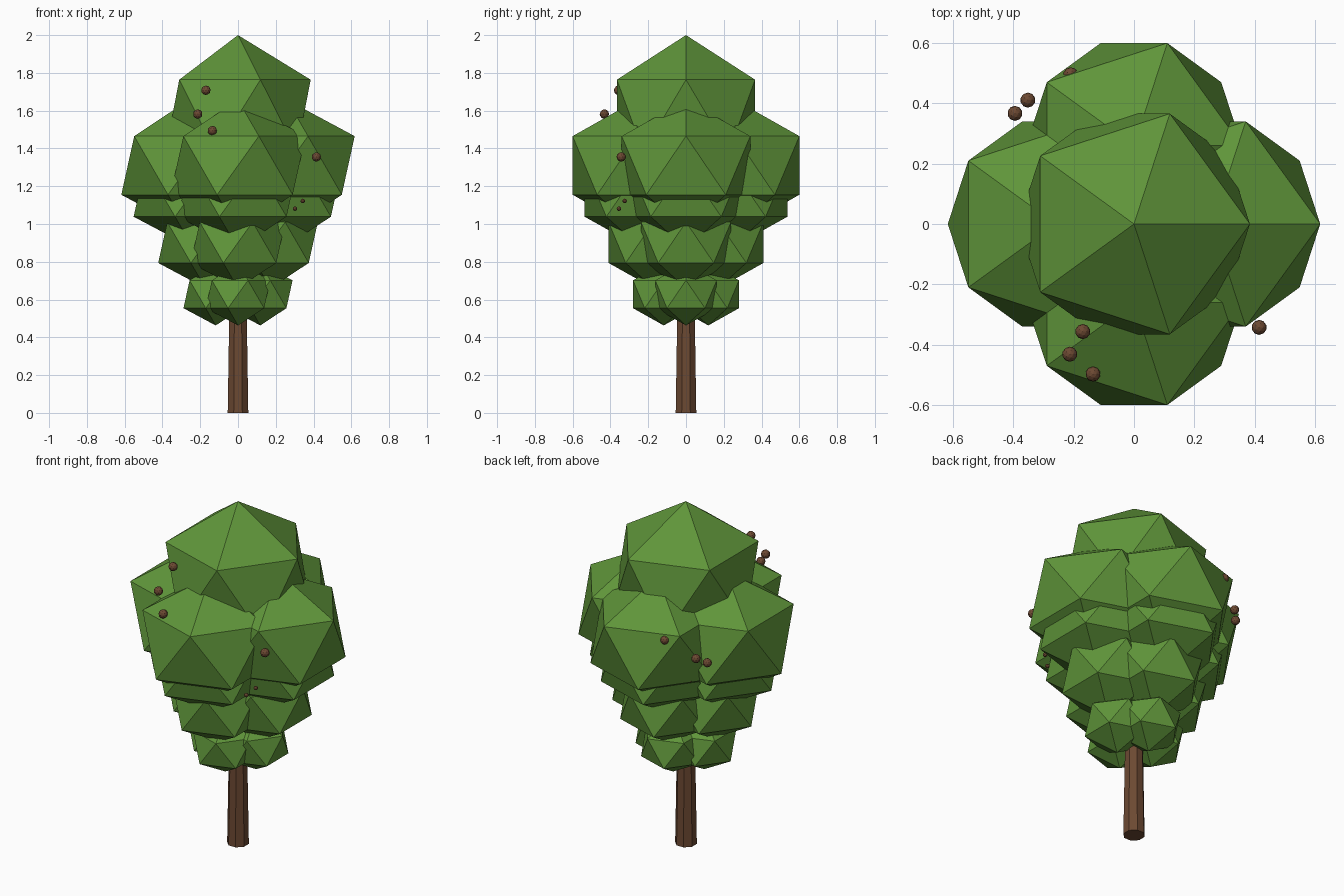
import bpy
import math

if "Cube" in bpy.data.objects:
    bpy.data.objects.remove(bpy.data.objects["Cube"])


def material(name, rgb):
    m = bpy.data.materials.new(name)
    m.diffuse_color = (*rgb, 1.0)
    m.use_nodes = True
    m.node_tree.nodes["Principled BSDF"].inputs["Base Color"].default_value = m.diffuse_color
    return m


LEAF = material("leaf green", (0.115, 0.30, 0.042))
BARK = material("bark brown", (0.15, 0.066, 0.032))


def ball(name, loc, radius, height, mat, detail=1):
    """Faceted ball with separate horizontal and vertical radii."""
    bpy.ops.mesh.primitive_ico_sphere_add(subdivisions=detail, radius=1, location=loc)
    ob = bpy.context.object
    ob.name = name
    ob.scale = (radius, radius, height)
    ob.data.materials.append(mat)
    return ob


# Tapered eight-sided trunk
bpy.ops.mesh.primitive_cone_add(vertices=8, radius1=0.059, radius2=0.048,
                                depth=0.65, location=(0, 0, 0.325),
                                rotation=(0, 0, math.radians(22.5)))
trunk = bpy.context.object
trunk.name = "trunk"
trunk.data.materials.append(BARK)

# Foliage tiers: name, centre height, offset from axis, radius, half height
tiers = [
    ("bottom_foliage", 0.628, 0.118, 0.191, 0.165),
    ("lower_foliage", 0.902, 0.172, 0.28, 0.242),
    ("middle_foliage", 1.175, 0.235, 0.355, 0.305),
    ("upper_foliage", 1.31, 0.26, 0.40, 0.347),
]
for name, z, offset, radius, height in tiers:
    for side, dx, dy in (("right", 1, 0), ("left", -1, 0), ("back", 0, 1), ("front", 0, -1)):
        ball(f"{name}_{side}", (dx * offset, dy * offset, z), radius, height, LEAF)

# Crown
ball("crown_foliage", (0, 0, 1.573), 0.43, 0.427, LEAF)

# Small nuts on the foliage: position and radius
nuts = [
    (-0.17, -0.357, 1.708, 0.025), (-0.213, -0.432, 1.582, 0.025),
    (-0.136, -0.498, 1.494, 0.025), (0.415, -0.343, 1.355, 0.025),
    (-0.352, 0.411, 1.33, 0.025), (-0.395, 0.367, 1.30, 0.025),
    (-0.21, 0.495, 1.433, 0.025),
    (0.343, -0.325, 1.122, 0.012), (0.302, -0.355, 1.081, 0.012),
    (-0.197, 0.411, 1.14, 0.012), (-0.275, 0.357, 1.16, 0.012),
]
for i, (x, y, z, r) in enumerate(nuts):
    ball(f"nut_{i + 1}", (x, y, z), r, r, BARK, detail=2)
